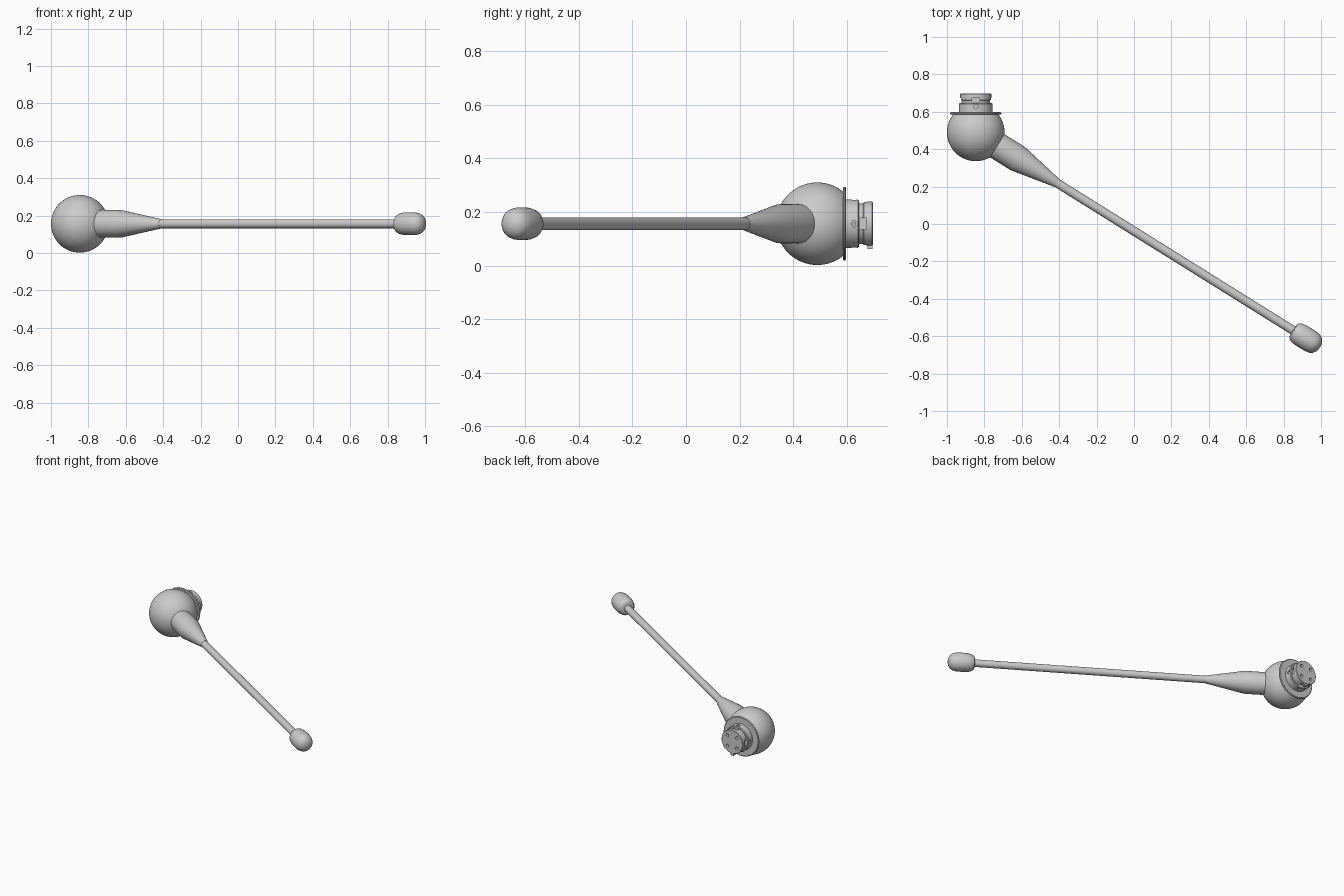
import bpy, bmesh, math
from mathutils import Vector

if "Cube" in bpy.data.objects:
    bpy.data.objects.remove(bpy.data.objects["Cube"])

C = Vector((-0.846, 0.49, 0.156))          # centre of the ball
ARM = Vector((1.763, -1.1, 0)).normalized()  # direction of the rod
BACK = Vector((0, 1, 0))                   # direction of the connector


def smooth(ob, angle=30):
    bpy.ops.object.select_all(action='DESELECT')
    bpy.context.view_layer.objects.active = ob
    ob.select_set(True)
    bpy.ops.object.shade_smooth_by_angle(angle=math.radians(angle))


def lathe(name, profile, axis, steps=48, origin=C):
    """Revolve (distance along axis, radius) points around an axis."""
    bm = bmesh.new()
    vs = [bm.verts.new((r, 0, d)) for d, r in profile]
    es = [bm.edges.new(p) for p in zip(vs, vs[1:])]
    bmesh.ops.spin(bm, geom=vs + es, cent=(0, 0, 0), axis=(0, 0, 1),
                   angle=2 * math.pi, steps=steps, use_duplicate=False)
    bmesh.ops.remove_doubles(bm, verts=bm.verts, dist=1e-5)
    bmesh.ops.recalc_face_normals(bm, faces=bm.faces)
    me = bpy.data.meshes.new(name)
    bm.to_mesh(me)
    bm.free()
    ob = bpy.data.objects.new(name, me)
    bpy.context.collection.objects.link(ob)
    ob.location = origin
    ob.rotation_euler = axis.to_track_quat('Z', 'Y').to_euler()
    smooth(ob)
    return ob


def box(name, centre, size):
    bpy.ops.mesh.primitive_cube_add(size=1, location=centre)
    ob = bpy.context.object
    ob.name, ob.scale = name, size
    return ob


def cut(ob, cutter):
    m = ob.modifiers.new("cut", 'BOOLEAN')
    m.operation, m.solver, m.object = 'DIFFERENCE', 'EXACT', cutter
    bpy.context.view_layer.objects.active = ob
    bpy.ops.object.modifier_apply(modifier=m.name)
    bpy.data.objects.remove(cutter, do_unlink=True)


# Ball, flattened where the flange sits
R, n = 0.154, 32
a_end = math.acos(0.1 / R)
ball = [(R * math.cos(a), R * math.sin(a))
        for a in (math.pi + (a_end - math.pi) * i / n for i in range(n + 1))]
ball[0] = (-R, 0)
lathe("ball_housing", ball + [(0.1, 0)], BACK, 64)

# Tapered sleeve and long rod
lathe("tapered_sleeve", [(0.09, 0), (0.09, 0.073), (0.263, 0.073),
                         (0.512, 0.025), (0.512, 0)], ARM)
lathe("rod", [(0.48, 0), (0.48, 0.024), (2.03, 0.024), (2.03, 0)], ARM, 32)

# Rounded tip
lathe("rounded_tip", [(2.0, 0), (2.0, 0.036), (2.006, 0.047), (2.02, 0.055),
                      (2.045, 0.06), (2.08, 0.061), (2.115, 0.06),
                      (2.138, 0.055), (2.154, 0.045), (2.164, 0.03),
                      (2.169, 0.015), (2.17, 0)], ARM)

# Thin flange
lathe("flange", [(0.096, 0), (0.096, 0.134), (0.099, 0.137), (0.104, 0.137),
                 (0.108, 0.132), (0.108, 0)], BACK, 64)

# Connector: collar, neck and plug end
plug = lathe("connector", [(0.105, 0), (0.105, 0.09), (0.152, 0.09),
                           (0.156, 0.086), (0.156, 0.078), (0.17, 0.078),
                           (0.174, 0.083), (0.204, 0.083), (0.207, 0.08),
                           (0.207, 0)], BACK)

# Locking notches and screw holes around the connector
for k in range(4):
    a = k * math.pi / 2
    d = Vector((math.cos(a), 0, math.sin(a)))
    size = (0.03, 0.026, 0.042) if k % 2 == 0 else (0.042, 0.026, 0.03)
    cut(plug, box("notch_cutter", C + d * 0.082 + BACK * 0.17, size))
    cut(plug, lathe("hole_cutter", [(0.078, 0), (0.078, 0.012), (0.1, 0.012),
                                    (0.1, 0)], d, 16, C + BACK * 0.138))
    lathe("screw_%d" % (k + 1), [(0.074, 0), (0.074, 0.007), (0.086, 0.007),
                                 (0.086, 0)], d, 12, C + BACK * 0.138)

# Contact holes in the end face
for k in range(4):
    a = math.radians(45 + 90 * k)
    o = C + Vector((math.cos(a), 0, math.sin(a))) * 0.052
    cut(plug, lathe("contact_cutter", [(0.18, 0), (0.18, 0.011), (0.22, 0.011),
                                       (0.22, 0)], BACK, 16, o))
smooth(plug)

# Key tab under the plug end
box("key_tab", C + Vector((0, 0.197, -0.083)), (0.024, 0.018, 0.024))
